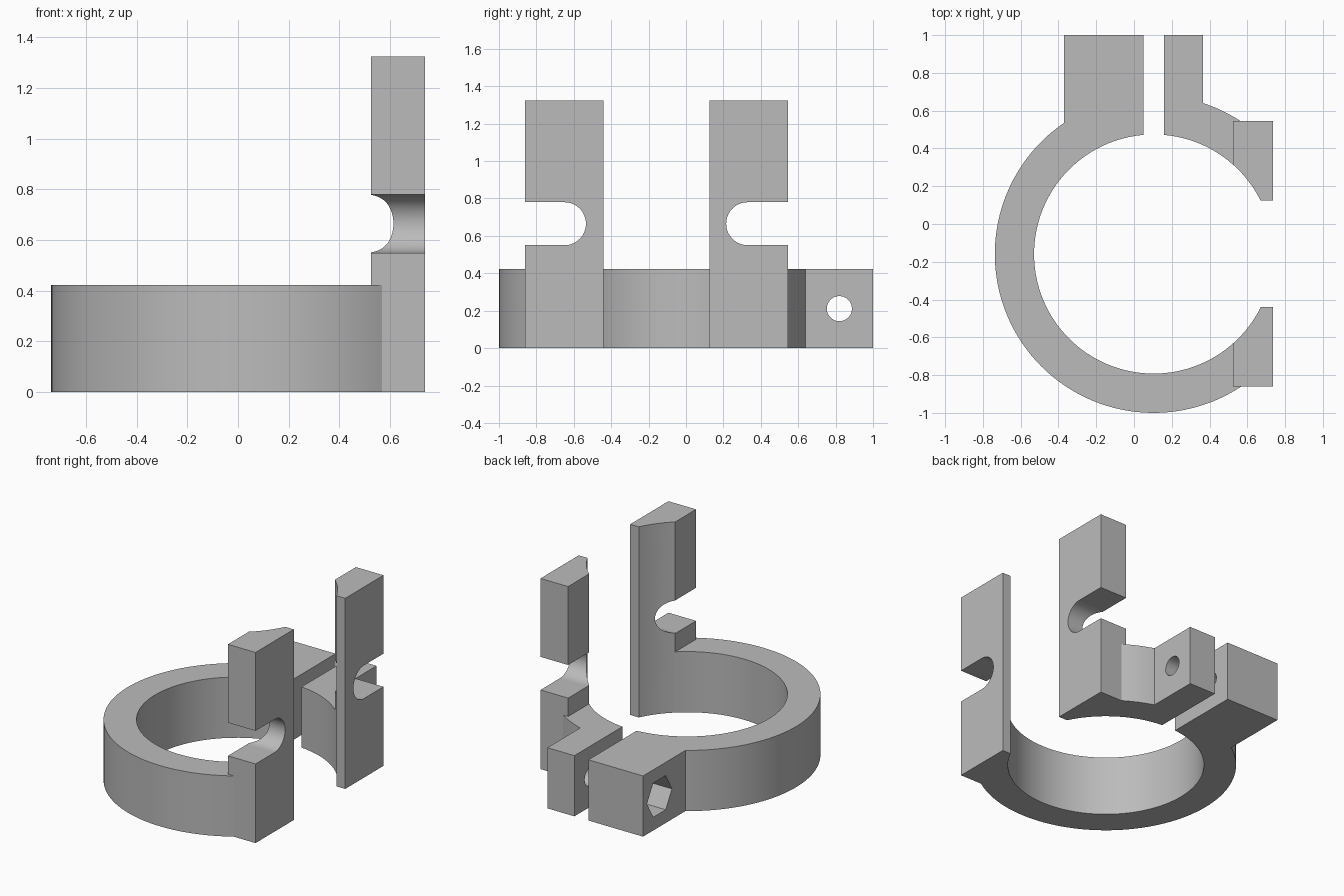
import bpy
import math
from mathutils import Vector

cube = bpy.data.objects.get("Cube")
if cube:
    bpy.data.objects.remove(cube, do_unlink=True)

# Main dimensions
CX, CY = 0.104, -0.159          # ring axis
R_OUT, R_IN = 0.841, 0.633
RING_H, POST_H = 0.422, 1.325
X_FACE = 0.737                  # flat outer face of the posts
BOLT_Y, BOLT_Z = 0.82, 0.211

grey = bpy.data.materials.new("grey plastic")
grey.use_nodes = True
colour = (0.5, 0.5, 0.5, 1.0)
grey.diffuse_color = colour
grey.node_tree.nodes["Principled BSDF"].inputs["Base Color"].default_value = colour


def box(name, lo, hi):
    lo, hi = Vector(lo), Vector(hi)
    bpy.ops.mesh.primitive_cube_add(size=1, location=(lo + hi) / 2)
    ob = bpy.context.object
    ob.name = name
    ob.scale = hi - lo
    bpy.ops.object.transform_apply(location=True, rotation=True, scale=True)
    return ob


def cylinder(name, centre, radius, length, sides=128, axis="Z"):
    turn = (0, math.pi / 2, 0) if axis == "X" else (0, 0, 0)
    bpy.ops.mesh.primitive_cylinder_add(vertices=sides, radius=radius, depth=length,
                                        location=centre, rotation=turn)
    ob = bpy.context.object
    ob.name = name
    bpy.ops.object.transform_apply(location=True, rotation=True, scale=True)
    return ob


def combine(body, tool, operation):
    mod = body.modifiers.new(tool.name, "BOOLEAN")
    mod.operation, mod.solver, mod.object = operation, "EXACT", tool
    bpy.context.view_layer.objects.active = body
    bpy.ops.object.modifier_apply(modifier=mod.name)
    bpy.data.objects.remove(tool, do_unlink=True)


# Ring blank, trimmed flat at the post face
body = cylinder("clamp_ring", (CX, CY, RING_H / 2), R_OUT, RING_H)
combine(body, box("face_trim", (X_FACE, -2, -1), (2, 2, 2)), "DIFFERENCE")

# Solid parts: two clamp lugs at the back, two upright posts on the side
solids = [
    box("nut_lug", (-0.37, 0.2, 0), (0.05, 1, RING_H)),
    box("bolt_lug", (0.158, 0.2, 0), (0.365, 1, RING_H)),
    box("back_post", (0.525, 0.125, 0), (X_FACE, 0.545, POST_H)),
    box("front_post", (0.525, -0.86, 0), (X_FACE, -0.44, POST_H)),
]
for part in solids:
    combine(body, part, "UNION")

# Cuts: bore, clamp gap, side opening
cuts = [
    cylinder("bore", (CX, CY, 0.7), R_IN, 3),
    box("clamp_gap", (0.05, 0.2, -1), (0.158, 2, 2)),
    box("side_opening", (0.5, -0.44, -1), (2, 0.125, 2)),
]

# Round-ended slots through the posts, open on their outward sides
SLOT_Z, SLOT_R = 0.665, 0.115
for centre_y, outer_y in ((0.33, 1.2), (-0.65, -1.5)):
    cuts.append(cylinder("slot_end", (0.6, centre_y, SLOT_Z), SLOT_R, 1, 64, "X"))
    cuts.append(box("slot", (0.1, min(centre_y, outer_y), SLOT_Z - SLOT_R),
                    (1.1, max(centre_y, outer_y), SLOT_Z + SLOT_R)))

# Bolt hole through both lugs, and a hexagonal nut pocket
cuts.append(cylinder("bolt_hole", (0, BOLT_Y, BOLT_Z), 0.067, 2, 48, "X"))
cuts.append(cylinder("nut_pocket", (-0.37, BOLT_Y, BOLT_Z), 0.137, 0.42, 6, "X"))
for cutter in cuts:
    combine(body, cutter, "DIFFERENCE")

# Finish
body.data.materials.clear()
body.data.materials.append(grey)
for face in body.data.polygons:
    face.material_index = 0
bpy.ops.object.select_all(action="DESELECT")
body.select_set(True)
bpy.context.view_layer.objects.active = body
bpy.ops.object.shade_smooth_by_angle(angle=math.radians(25))
